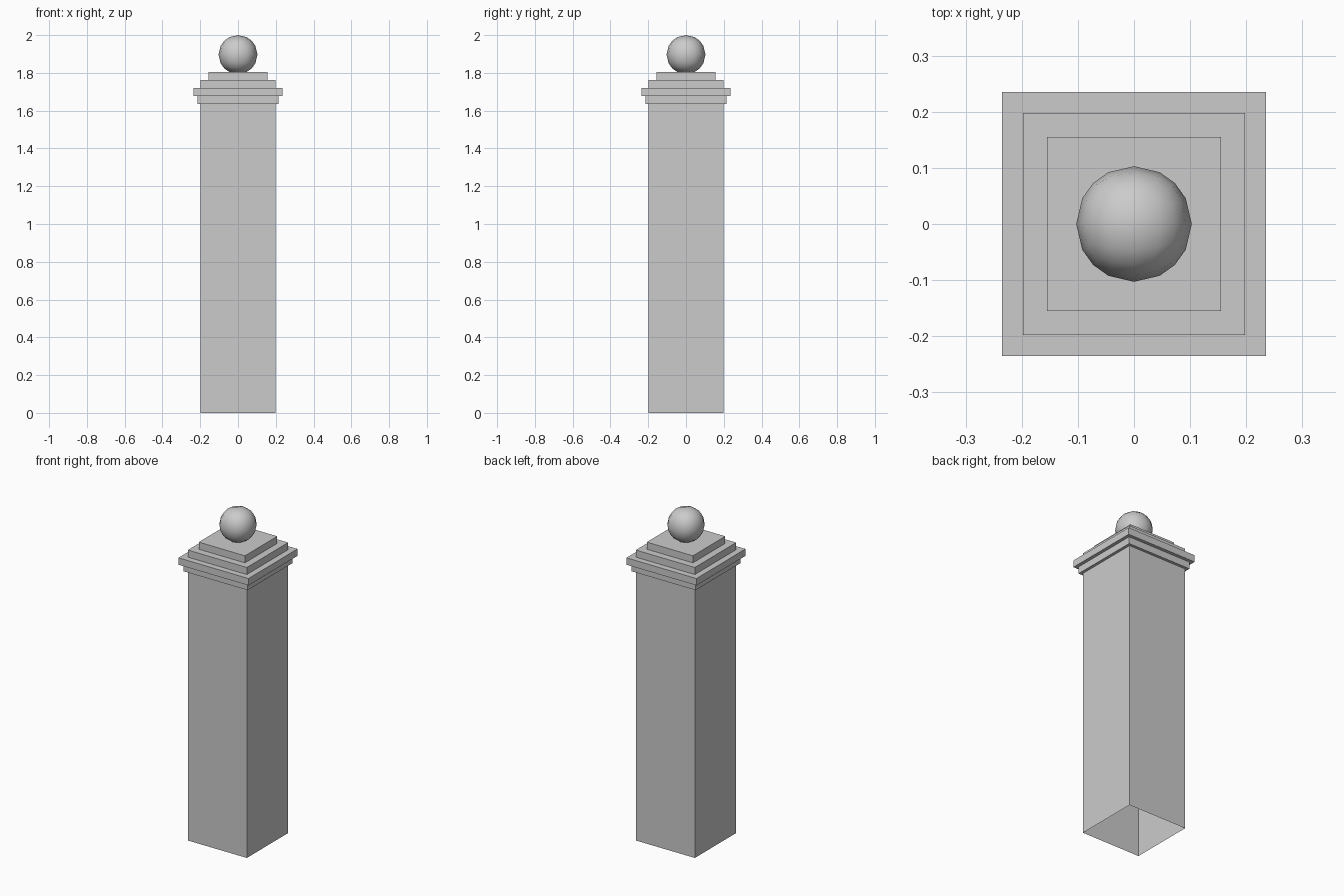
import bpy, bmesh

default = bpy.data.objects.get("Cube")
if default:
    bpy.data.objects.remove(default, do_unlink=True)

stone = bpy.data.materials.new("grey stone")
stone.use_nodes = True
GREY = (0.6, 0.6, 0.6, 1)
stone.diffuse_color = GREY
stone.node_tree.nodes["Principled BSDF"].inputs["Base Color"].default_value = GREY


def add_object(name, bm):
    mesh = bpy.data.meshes.new(name)
    bm.to_mesh(mesh)
    bm.free()
    mesh.materials.append(stone)
    obj = bpy.data.objects.new(name, mesh)
    bpy.context.collection.objects.link(obj)
    return obj


# Pillar: one square shell, open underneath, stepped at the cap
profile = [(0.198, 0), (0.198, 1.636),
           (0.215, 1.636), (0.215, 1.678),
           (0.235, 1.678), (0.235, 1.72),
           (0.198, 1.72), (0.198, 1.763),
           (0.155, 1.763), (0.155, 1.806)]
corners = [(-1, -1), (1, -1), (1, 1), (-1, 1)]
bm = bmesh.new()
rings = [[bm.verts.new((x * r, y * r, z)) for x, y in corners] for r, z in profile]
for low, high in zip(rings, rings[1:]):
    for i in range(4):
        j = (i + 1) % 4
        bm.faces.new((low[i], low[j], high[j], high[i]))
bm.faces.new(rings[-1])
add_object("pillar", bm)

# Ball finial: a subdivided cube pushed out to a sphere
RADIUS = 0.103
bm = bmesh.new()
bmesh.ops.create_cube(bm, size=2)
bmesh.ops.subdivide_edges(bm, edges=bm.edges[:], cuts=3, use_grid_fill=True)
for v in bm.verts:
    v.co = v.co.normalized() * RADIUS
    v.co.z += 2 - RADIUS
for f in bm.faces:
    f.smooth = True
add_object("ball_finial", bm)
